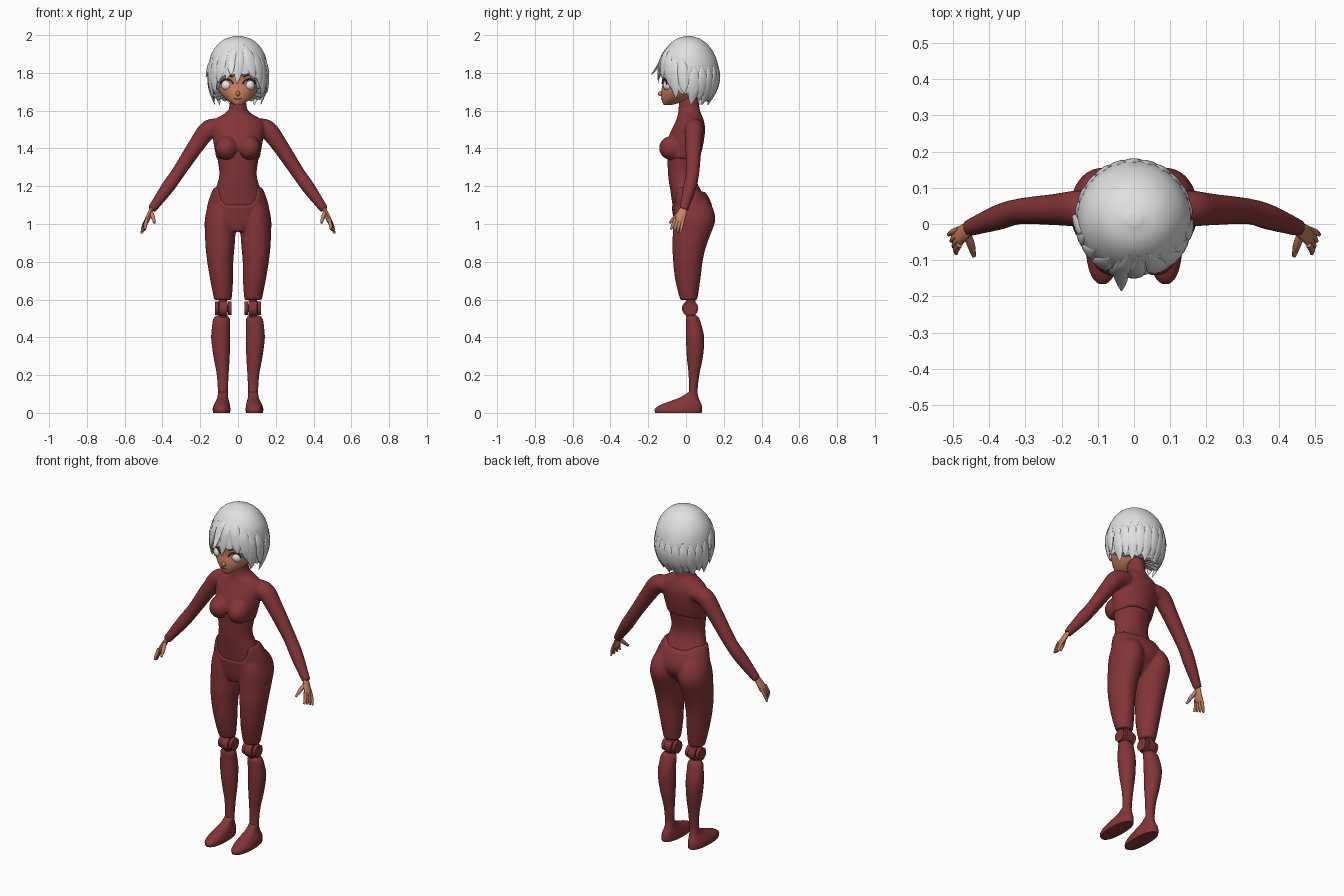
import bpy, bmesh
from math import sin, cos, pi, sqrt, radians
from mathutils import Vector, Matrix

if "Cube" in bpy.data.objects:
    bpy.data.objects.remove(bpy.data.objects["Cube"])


def material(name, rgb):
    m = bpy.data.materials.new(name)
    m.use_nodes = True
    m.diffuse_color = (*rgb, 1)
    m.node_tree.nodes["Principled BSDF"].inputs["Base Color"].default_value = (*rgb, 1)
    return m


RED = material("dark red suit", (0.23, 0.035, 0.038))
SKIN = material("tan skin", (0.58, 0.22, 0.115))
HAIR = material("silver hair", (0.75, 0.75, 0.75))
WHITE = material("eye white", (0.8, 0.8, 0.8))
BROWN = material("brown lashes", (0.09, 0.035, 0.02))


def profile(keys, t):
    """Smoothly interpolate rows (t, values...) at t."""
    t = min(max(t, keys[0][0]), keys[-1][0])
    i = 0
    while i < len(keys) - 2 and t > keys[i + 1][0]:
        i += 1
    a, b = keys[i], keys[i + 1]
    before, after = keys[max(i - 1, 0)], keys[min(i + 2, len(keys) - 1)]
    h = b[0] - a[0]
    u = (t - a[0]) / h
    out = []
    for k in range(1, len(a)):
        m0 = (b[k] - before[k]) / (b[0] - before[0]) * h
        m1 = (after[k] - a[k]) / (after[0] - a[0]) * h
        d = b[k] - a[k]
        out.append(a[k] + u * (m0 + u * (3 * d - 2 * m0 - m1 + u * (m0 + m1 - 2 * d))))
    return out


def step(lo, hi, v):
    u = min(max((v - lo) / (hi - lo), 0), 1)
    return u * u * (3 - 2 * u)


def skin_rings(bm, rings):
    """Bridge rings of points and close both ends with fans."""
    rows = [[bm.verts.new(p) for p in r] for r in rings]
    n = len(rows[0])
    for a, b in zip(rows, rows[1:]):
        for i in range(n):
            bm.faces.new((a[i], a[(i + 1) % n], b[(i + 1) % n], b[i]))
    for r in (rows[0], rows[-1]):
        c = bm.verts.new(sum((v.co for v in r), Vector()) / n)
        for i in range(n):
            bm.faces.new((r[i], r[(i + 1) % n], c))


def ring_point(keys, z, a, side=1, power=2.0):
    """Point on a section (z, cx, rx, front y, back y); a = 0 is the front."""
    cx, rx, yf, yb = profile(keys, z)
    s, c = sin(a), cos(a)
    e = 2 / power
    x = cx * side + rx * abs(s) ** e * (1 if s > 0 else -1)
    y = (yf + yb) / 2 - (yb - yf) / 2 * abs(c) ** e * (1 if c > 0 else -1)
    return Vector((x, y, z))


def loft(bm, keys, side=1, n=40, rows=24, low=None, high=None, power=2.0):
    rings = []
    for j in range(rows + 1):
        t = (1 - cos(pi * j / rows)) / 2
        ring = []
        for i in range(n):
            a = 2 * pi * i / n
            lo = low(a) if low else keys[0][0]
            hi = high(a) if high else keys[-1][0]
            ring.append(ring_point(keys, lo + (hi - lo) * t, a, side, power))
        rings.append(ring)
    skin_rings(bm, rings)


def tube(bm, pts, out, side=1, flat=1.0, n=12, rows=16):
    """Tapered tube through points (x, y, z, radius), thin along out."""
    keys = [(i, p[0] * side, *p[1:]) for i, p in enumerate(pts)]
    end = len(pts) - 1
    out = Vector((out[0] * side, *out[1:]))
    rings = []
    for j in range(rows + 1):
        t = end * j / rows
        *p, r = profile(keys, t)
        tan = Vector(profile(keys, t + 0.05)[:3]) - Vector(profile(keys, t - 0.05)[:3])
        across = tan.cross(out).normalized()
        up = across.cross(tan).normalized()
        rings.append([Vector(p) + r * (across * cos(2 * pi * i / n) + up * flat * sin(2 * pi * i / n))
                      for i in range(n)])
    skin_rings(bm, rings)


def ball(bm, centre, size):
    m = Matrix.Translation(centre) @ Matrix.Diagonal((*size, 1))
    bmesh.ops.create_uvsphere(bm, u_segments=28, v_segments=16, radius=1, matrix=m)


def disc(bm, centre, radius, depth):
    m = Matrix.Translation(centre) @ Matrix.Rotation(pi / 2, 4, 'Y')
    bmesh.ops.create_cone(bm, cap_ends=True, segments=28, radius1=radius, radius2=radius,
                          depth=depth, matrix=m)


def finish(bm, name, mat, blend=False):
    bmesh.ops.recalc_face_normals(bm, faces=bm.faces)
    me = bpy.data.meshes.new(name)
    bm.to_mesh(me)
    bm.free()
    me.materials.append(mat)
    me.shade_smooth()
    me.set_sharp_from_angle(angle=radians(50))
    ob = bpy.data.objects.new(name, me)
    bpy.context.collection.objects.link(ob)
    if blend:  # fuse overlapping volumes into one soft body
        r = ob.modifiers.new("fuse", 'REMESH')
        r.mode, r.voxel_size, r.use_smooth_shade = 'VOXEL', 0.007, True
        s = ob.modifiers.new("soften", 'SMOOTH')
        s.factor, s.iterations = 0.5, 6
    return ob


# Upper body: chest, neck, bust and arms
CHEST = [(1.34, 0, .114, -.105, .068), (1.38, 0, .121, -.105, .082), (1.43, 0, .13, -.1, .093),
         (1.48, 0, .138, -.085, .1), (1.52, 0, .143, -.066, .1), (1.555, 0, .122, -.05, .092),
         (1.585, 0, .07, -.042, .08), (1.61, 0, .048, -.04, .072), (1.72, 0, .042, -.03, .062)]
bm = bmesh.new()
loft(bm, CHEST, rows=36, low=lambda a: 1.345 + .045 * step(.8, 1, cos(a)) + .02 * step(.3, 1, -cos(a)))
for s in (1, -1):
    ball(bm, (.06 * s, -.075, 1.402), (.06, .068, .064))
    tube(bm, [(.09, .045, 1.515, .045), (.155, .043, 1.5, .05), (.215, .04, 1.425, .044),
              (.315, .035, 1.275, .036), (.375, .018, 1.19, .035), (.458, -.012, 1.075, .023)],
         (0, 1, 0), s, n=20, rows=30)
finish(bm, "upper_body", RED, True)

# Abdomen tucked inside the chest and hips
bm = bmesh.new()
loft(bm, [(1.02, 0, .12, -.055, .08), (1.1, 0, .145, -.071, .11), (1.18, 0, .122, -.083, .078),
          (1.22, 0, .106, -.09, .058), (1.27, 0, .098, -.095, .05), (1.33, 0, .106, -.098, .06),
          (1.4, 0, .113, -.1, .075), (1.45, 0, .1, -.08, .075)])
finish(bm, "abdomen", RED)

# Hips and thighs
PELVIS = [(.96, 0, .06, -.05, .06), (1, 0, .13, -.062, .1), (1.05, 0, .165, -.07, .135),
          (1.1, 0, .162, -.078, .137), (1.15, 0, .147, -.085, .115), (1.2, 0, .126, -.09, .082)]
THIGH = [(.597, .08, .046, -.03, .06), (.65, .083, .054, -.045, .068), (.72, .088, .062, -.06, .078),
         (.8, .094, .069, -.068, .088), (.88, .095, .077, -.072, .106), (.95, .094, .081, -.07, .132),
         (1.02, .092, .084, -.068, .155), (1.09, .085, .076, -.06, .14), (1.15, .065, .06, -.04, .09)]
bm = bmesh.new()
loft(bm, PELVIS, high=lambda a: 1.195 - .1 * step(.5, .95, cos(a)) - .025 * step(.5, 1, -cos(a)))
for s in (1, -1):
    loft(bm, THIGH, s, rows=30)
finish(bm, "hips_and_thighs", RED, True)

# Knee joints, shins and feet
SHIN = [(.05, .08, .028, 0, .062), (.1, .08, .026, .014, .06), (.2, .081, .031, .014, .07),
        (.3, .087, .043, .004, .09), (.4, .092, .05, 0, .096), (.46, .09, .047, 0, .083),
        (.5, .087, .043, 0, .07), (.515, .086, .028, .012, .058)]
FOOT = [(0, .087, .045, -.163, .083), (.02, .087, .047, -.165, .085), (.04, .086, .043, -.14, .083),
        (.06, .083, .036, -.09, .075), (.08, .081, .029, -.035, .067), (.11, .08, .025, .014, .06)]
for s, label in ((1, "left"), (-1, "right")):
    bm = bmesh.new()
    disc(bm, (.078 * s, .022, .553), .043, .044)
    for dx in (-.035, .035):
        disc(bm, ((.078 + dx) * s, .022, .553), .036, .018)
    ball(bm, (.08 * s, .025, .553), (.027, .03, .07))
    finish(bm, label + "_knee_joint", RED)
    bm = bmesh.new()
    loft(bm, SHIN, s)
    finish(bm, label + "_shin", RED)
    bm = bmesh.new()
    loft(bm, FOOT, s, power=2.3)
    finish(bm, label + "_foot", RED)
    # Hand with spread fingers
    bm = bmesh.new()
    tube(bm, [(.45, -.01, 1.09, .018), (.465, -.02, 1.06, .024), (.482, -.033, 1.02, .027),
              (.487, -.037, 1.007, .02)], (1, 0, .3), s, flat=.5)
    for k in range(4):
        y = -.014 - .014 * k
        tube(bm, [(.482, y, 1.03, .009), (.5 - .003 * k, y * 1.15 - .006, .99, .009),
                  (.512 - .007 * k, y * 1.25 - .012, .95 + .007 * k, .005)], (1, 0, .3), s, n=8, rows=8)
    tube(bm, [(.462, -.025, 1.065, .011), (.45, -.058, 1.035, .011), (.442, -.088, 1.005, .006)],
         (1, 0, .3), s, n=8, rows=8)
    finish(bm, label + "_hand", SKIN)

# Head with nose and ears
HEAD = [(1.63, 0, .018, -.118, -.075), (1.65, 0, .052, -.127, -.01), (1.67, 0, .076, -.13, .03),
        (1.7, 0, .099, -.131, .06), (1.74, 0, .115, -.125, .09), (1.8, 0, .125, -.13, .115),
        (1.88, 0, .12, -.115, .125), (1.94, 0, .085, -.07, .1), (1.965, 0, .03, -.02, .05)]


def face(x, z, r, lift=0.0):
    _, rx, yf, yb = profile(HEAD, z)
    return (x, (yf + yb) / 2 - (yb - yf) / 2 * sqrt(1 - (x / rx) ** 2) - lift, z, r)


bm = bmesh.new()
loft(bm, HEAD, n=48, rows=30)
ball(bm, (0, -.127, 1.69), (.011, .022, .014))
for s in (1, -1):
    ball(bm, (.115 * s, .015, 1.735), (.014, .02, .035))
finish(bm, "head", SKIN)

# Eyes, lashes, brows and mouth
for s, label in ((1, "left"), (-1, "right")):
    bm = bmesh.new()
    ball(bm, (.059 * s, -.092, 1.735), (.031, .03, .03))
    finish(bm, label + "_eye", WHITE)
    bm = bmesh.new()
    tube(bm, [(.059 + .034 * cos(t), -.114 + .012 * cos(t), 1.735 + .031 * sin(t), .004)
              for t in (.2, .8, 1.5, 2.2, 2.9)], (0, 1, 0), s, n=8)
    tube(bm, [face(.028, 1.778, .003), face(.06, 1.79, .004), face(.095, 1.78, .002)],
         (0, 1, 0), s, n=8)
    finish(bm, label + "_lash_and_brow", BROWN)
bm = bmesh.new()
tube(bm, [face(x, 1.662 + abs(x) * .1, .0025) for x in (-.022, 0, .022)], (0, 0, 1), n=8)
finish(bm, "mouth", BROWN)

# Hair cap with a ragged hem, higher over the face
CROWN = [(1.62, 0, .115, -.125, .11), (1.7, 0, .144, -.138, .152), (1.75, 0, .153, -.143, .168),
         (1.8, 0, .157, -.143, .174), (1.85, 0, .154, -.136, .168), (1.9, 0, .141, -.122, .15),
         (1.95, 0, .108, -.088, .115), (1.98, 0, .068, -.05, .075), (1.995, 0, .02, -.005, .03)]
HEM = [(0, 1.81), (.6, 1.79), (.95, 1.74), (1.3, 1.71), (1.8, 1.68), (pi, 1.655)]
bm = bmesh.new()
loft(bm, CROWN, n=96, rows=32,
     low=lambda a: profile(HEM, min(a, 2 * pi - a))[0] - .015 * abs(sin(8 * a)))
finish(bm, "hair_cap", HAIR)

# Locks: start angle, start z, tip angle, tip z, width, tip flare
LOCKS = [(6, 1.95, -2, 1.745, .024, .004), (-8, 1.95, -22, 1.765, .024, .008),
         (-18, 1.93, -10, 1.79, .022, .045), (-30, 1.92, -42, 1.75, .028, .005),
         (-50, 1.9, -58, 1.69, .03, 0), (-68, 1.88, -76, 1.665, .03, 0),
         (-75, 1.87, -92, 1.775, .024, .015), (20, 1.95, 32, 1.77, .03, .005),
         (36, 1.93, 54, 1.72, .032, 0), (55, 1.9, 66, 1.665, .03, 0), (74, 1.88, 84, 1.69, .03, .012)]
LOCKS += [(100 + 16 * k, 1.84, 104 + 16 * k, 1.63 + .022 * (k % 2), .03, .004) for k in range(11)]
bm = bmesh.new()
for a0, z0, a1, z1, width, flare in LOCKS:
    pts = []
    for t, w in ((0, .15), (.3, .9), (.6, 1), (.85, .6), (1, .06)):
        a = radians(a0 + (a1 - a0) * t)
        p = ring_point(CROWN, z0 + (z1 - z0) * t, a)
        p += Vector((sin(a), -cos(a), 0)) * (flare * t ** 3)
        pts.append((*p, width * w))
    a = radians((a0 + a1) / 2)
    tube(bm, pts, (sin(a), -cos(a), .2), flat=.3, n=10)
finish(bm, "hair_locks", HAIR)
